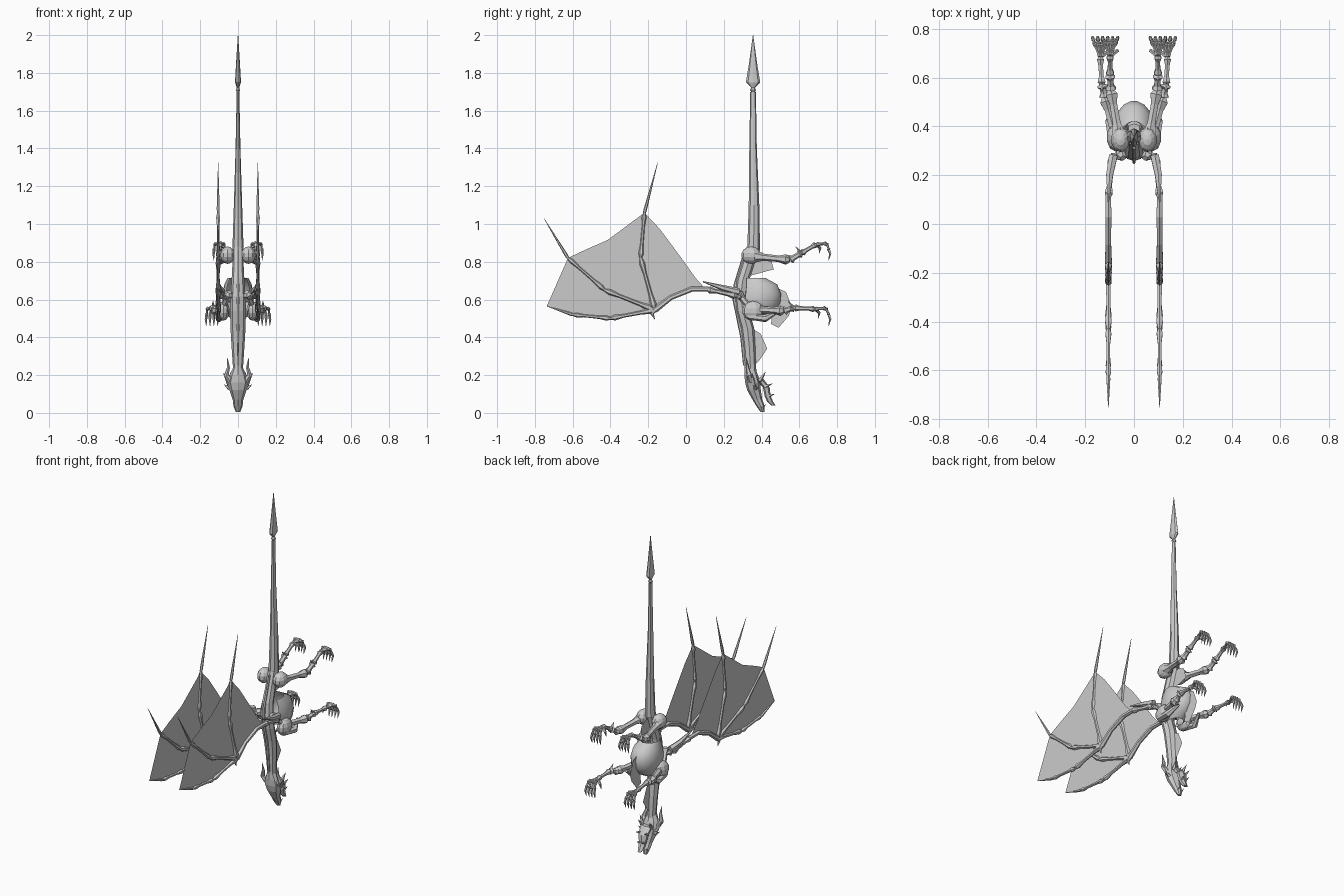
import bpy, bmesh, math
from mathutils import Vector

if "Cube" in bpy.data.objects:
    bpy.data.objects.remove(bpy.data.objects["Cube"])

bone_grey = bpy.data.materials.new("bone_grey")
bone_grey.use_nodes = True
GREY = (0.6, 0.6, 0.6, 1)
bone_grey.diffuse_color = GREY
bone_grey.node_tree.nodes["Principled BSDF"].inputs["Base Color"].default_value = GREY


def finish(name, bm, mirror=False, recalc=True):
    if recalc:
        bmesh.ops.recalc_face_normals(bm, faces=bm.faces)
    mesh = bpy.data.meshes.new(name)
    bm.to_mesh(mesh)
    bm.free()
    mesh.materials.append(bone_grey)
    ob = bpy.data.objects.new(name, mesh)
    bpy.context.scene.collection.objects.link(ob)
    if mirror:
        ob.modifiers.new("both_sides", "MIRROR")
    return ob


def skin(bm, rings, caps=True, closed=True):
    rows = [[bm.verts.new(p) for p in ring] for ring in rings]
    n = len(rows[0])
    for a, b in zip(rows, rows[1:]):
        for i in range(n if closed else n - 1):
            j = (i + 1) % n
            bm.faces.new((a[i], a[j], b[j], b[i]))
    if caps:
        bm.faces.new(rows[0])
        bm.faces.new(rows[-1])


def tube(bm, pts, radii, sides=6):
    pts = [Vector(p) for p in pts]
    rings = []
    for i, p in enumerate(pts):
        d = (pts[min(i + 1, len(pts) - 1)] - pts[max(i - 1, 0)]).normalized()
        u = d.cross(Vector((1, 0, 0))).normalized()
        if d.cross(Vector((1, 0, 0))).length < 0.2:
            u = d.cross(Vector((0, 1, 0))).normalized()
        v = d.cross(u)
        rings.append([p + radii[i] * (u * math.cos(t) + v * math.sin(t))
                      for t in (math.tau * k / sides for k in range(sides))])
    skin(bm, rings)


def bone(bm, a, b, r, sides=6):
    """Shaft with a knuckle at each end."""
    a, b = Vector(a), Vector(b)
    shape = ((0, .5), (.1, 1), (.3, .62), (.7, .55), (.9, .9), (1, .45))
    tube(bm, [a.lerp(b, t) for t, _ in shape], [r * s for _, s in shape], sides)


def chain(bm, pts, r0, r1):
    n = len(pts) - 1
    for i in range(n):
        bone(bm, pts[i], pts[i + 1], r0 + (r1 - r0) * i / max(n - 1, 1))


def column(name, sections, sides=8):
    """Vertical body part from (y, z, half width, half depth) sections."""
    bm = bmesh.new()
    skin(bm, [[(rx * math.sin(t), y + ry * math.cos(t), z)
               for t in (math.tau * k / sides for k in range(sides))]
              for y, z, rx, ry in sections])
    return finish(name, bm)


def plate(name, outline, x=0.0, mirror=False):
    bm = bmesh.new()
    bm.faces.new([bm.verts.new((x, y, z)) for y, z in outline])
    bmesh.ops.triangulate(bm, faces=bm.faces)
    return finish(name, bm, mirror, recalc=False)


def blob(name, centre, size):
    bm = bmesh.new()
    bmesh.ops.create_uvsphere(bm, u_segments=10, v_segments=7, radius=1)
    for v in bm.verts:
        v.co = Vector([c + s * k for c, s, k in zip(centre, size, v.co)])
    return finish(name, bm, True)


# Spine, neck and tail
column("tail", [(.355, 1.70, .007, .015), (.355, 1.4, .013, .02),
                (.36, 1.1, .022, .028), (.358, .86, .03, .034)])
column("spine", [(.355, .88, .028, .034), (.325, .78, .03, .034), (.30, .70, .034, .034),
                 (.29, .62, .04, .032), (.30, .54, .042, .034), (.325, .45, .04, .036),
                 (.335, .35, .034, .032), (.34, .26, .028, .03), (.345, .19, .025, .03)])
column("back_ridge", [(.315, .86, .006, .008), (.262, .68, .008, .01),
                      (.256, .6, .008, .01), (.297, .4, .008, .01), (.31, .25, .006, .008)], 6)

# Tail point
column("tail_knob", [(.355, 1.695, .006, .008), (.355, 1.71, .014, .016), (.355, 1.725, .006, .008)], 6)
column("tail_point", [(.355, 1.72, .006, .008), (.355, 1.75, .016, .038),
                      (.355, 1.84, .011, .023), (.355, 2.0, .001, .001)])

# Rib cage: a shell that is open toward the back
bm = bmesh.new()
rings = []
for y, z, rx, ry in ((.36, .715, .055, .06), (.385, .68, .072, .1), (.39, .63, .083, .115),
                     (.385, .58, .082, .115), (.375, .535, .066, .095), (.36, .505, .045, .06)):
    rings.append([(rx * math.sin(t), y + ry * math.cos(t), z)
                  for t in (math.radians(-130 + 20 * k) for k in range(14))])
skin(bm, rings, caps=False, closed=False)
ribs = finish("rib_cage", bm)
for p in ribs.data.polygons:
    p.use_smooth = True

# Thin keel plates along the underside
plate("breast_keel", [(.46, .67), (.485, .66), (.53, .64), (.51, .575), (.56, .56),
                      (.545, .515), (.49, .45), (.45, .47), (.46, .56)])
plate("neck_keel", [(.36, .44), (.395, .42), (.405, .385), (.43, .34), (.39, .28), (.35, .24)])
plate("pelvis_keel", [(.335, .725), (.465, .76), (.445, .825), (.40, .85), (.35, .84)])

# Skull, jaw, horns and cheek spikes
column("skull", [(.335, .25, .02, .025), (.345, .20, .045, .036), (.353, .16, .056, .04),
                 (.36, .12, .045, .036), (.378, .07, .028, .026), (.395, .035, .024, .022),
                 (.405, .005, .012, .01)])
column("jaw", [(.39, .18, .04, .02), (.425, .135, .034, .018), (.432, .09, .025, .016),
               (.445, .06, .02, .016), (.462, .04, .012, .012)], 6)
bm = bmesh.new()
tube(bm, [(.04, .345, .17), (.062, .335, .2), (.05, .325, .24), (.056, .32, .29)], [.018, .014, .009, .001])
for a, b, r in (((.045, .36, .15), (.078, .35, .21), .014),
                ((.045, .37, .13), (.074, .37, .15), .012),
                ((.03, .39, .17), (.04, .42, .215), .014),
                ((.025, .42, .14), (.03, .458, .155), .01),
                ((.014, .44, .09), (.016, .47, .10), .008),
                ((.015, .40, .03), (.016, .425, .045), .006)):
    tube(bm, [a, b], [r, .001], 5)
finish("horns_and_spikes", bm, True)


# Legs with four clawed toes on each foot
def leg(name, joints, r, drop):
    bm = bmesh.new()
    chain(bm, joints, r, r * .6)
    x, y, z = joints[-1]
    for k in (-1.5, -.5, .5, 1.5):
        knuckle = (x + .016 * k, y + .055, z + .008 - .004 * abs(k))
        tip = (x + .019 * k, .757, z - drop * .35)
        bone(bm, joints[-1], knuckle, .012)
        bone(bm, knuckle, tip, .01)
        tube(bm, [tip, (x + .021 * k, .764, z - drop * .6), (x + .02 * k, .755, z - drop)],
             [.008, .007, .001], 5)
    # Rear toe and heel spur
    tube(bm, [(x, y, z), (x - .03, y + .02, z - .02), (x - .034, y + .015, z - .05)], [.01, .008, .001], 5)
    tube(bm, [joints[-2], Vector(joints[-2]) + Vector((0, -.03, .035))], [.012, .001], 5)
    finish(name, bm, True)


leg("hind_legs", [(.06, .35, .83), (.095, .55, .81), (.098, .61, .845), (.098, .69, .893)], .031, .085)
leg("front_legs", [(.07, .34, .55), (.12, .52, .54), (.132, .57, .556), (.138, .685, .55)], .031, .09)
blob("hips", (.055, .345, .835), (.04, .052, .046))
blob("shoulders", (.078, .355, .54), (.035, .058, .052))
bm = bmesh.new()
bone(bm, (.045, .27, .64), (.09, .36, .53), .026)
tube(bm, [(.09, .33, .51), (.1, .42, .5), (.075, .49, .54)], [.016, .02, .008])
finish("shoulder_blades", bm, True)

# Wing arms and fingers
X = .105
WRIST = (X, -.165, .545)
bm = bmesh.new()
chain(bm, [(.03, .31, .60), (.09, .27, .62), (X, .11, .655)], .021, .021)
tube(bm, [(.085, .28, .64), (.1, .2, .66), (X, .09, .695)], [.02, .016, .003])
tube(bm, [(X, .12, .655), (X, .03, .655), (X, -.08, .61), WRIST], [.013, .014, .013, .017])
tube(bm, [WRIST, (X, -.18, .525), (X, -.165, .495)], [.014, .01, .001])
finish("wing_arms", bm, True)
fingers = [[(-.24, .82), (-.22, 1.06), (-.15, 1.325)],
           [(-.43, .65), (-.625, .82), (-.752, 1.03)],
           [(-.40, .50), (-.60, .52), (-.737, .565)]]
bm = bmesh.new()
for finger in fingers:
    pts = [Vector(WRIST)] + [Vector((X, y, z)) for y, z in finger]
    bone(bm, pts[0], pts[1], .017)
    bone(bm, pts[1], pts[2], .014)
    tube(bm, [pts[2], pts[2].lerp(pts[3], .08), pts[3]], [.008, .009, .001])
finish("wing_fingers", bm, True)

# Wing membranes, one thin sheet per gap between fingers
wrist = WRIST[1:]
thumb, middle, last = fingers
plate("inner_membrane", [wrist, (-.08, .61), (.03, .655), (.1, .66), (.05, .715), (-.01, .8),
                         (-.08, .895), (-.14, .975), thumb[1], thumb[0]], X, True)
plate("middle_membrane", [wrist, thumb[0], thumb[1], (-.32, .975), (-.415, .915), (-.53, .865),
                          middle[1], middle[0]], X, True)
plate("outer_membrane", [wrist, middle[0], middle[1], (-.66, .74), (-.69, .65),
                         last[2], last[1], last[0]], X, True)
